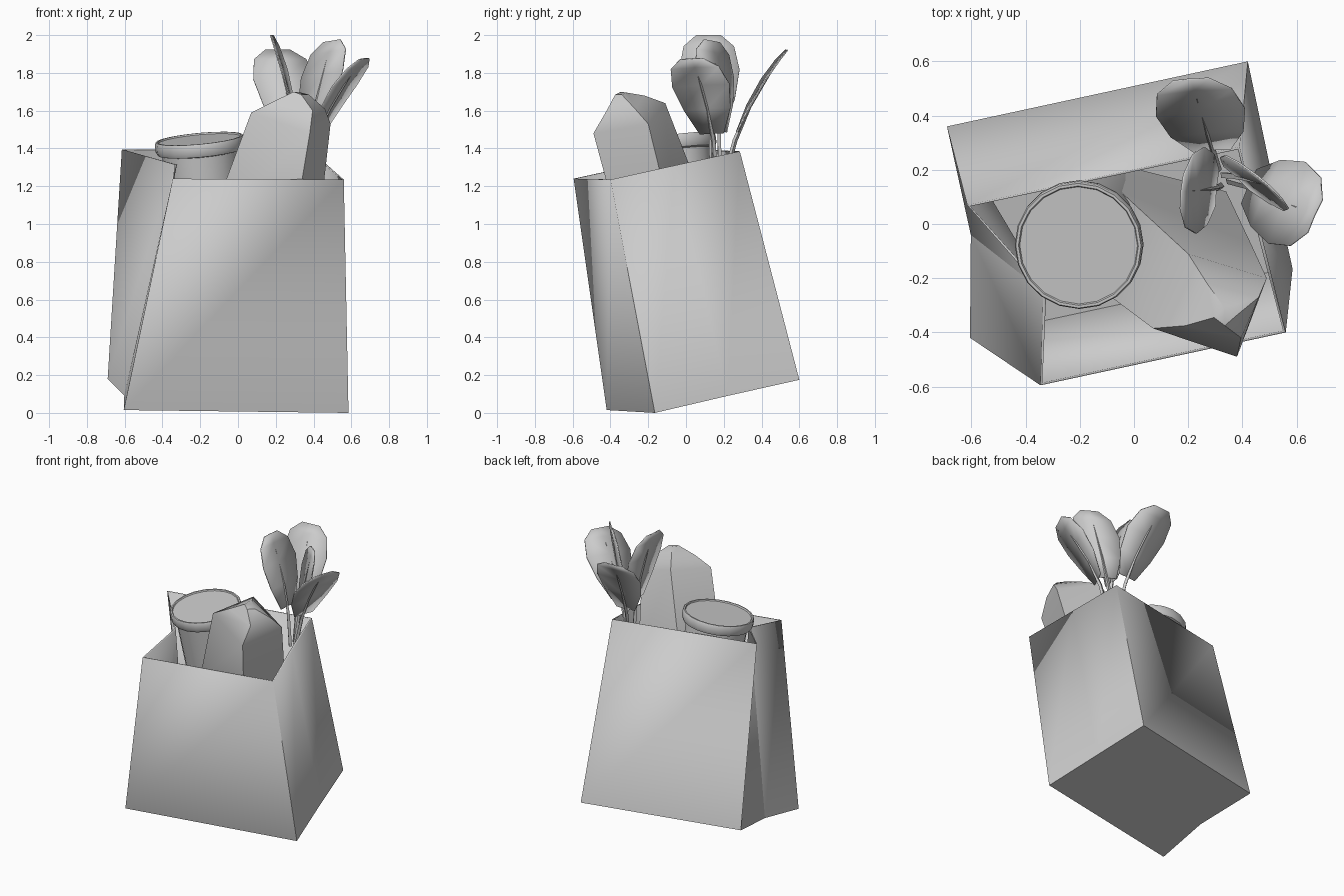
import bpy, bmesh, math
from mathutils import Vector

if "Cube" in bpy.data.objects:
    bpy.data.objects.remove(bpy.data.objects["Cube"])


def make_object(name, verts, faces, smooth=None, thickness=0, offset=-1):
    mesh = bpy.data.meshes.new(name)
    mesh.from_pydata([tuple(v) for v in verts], [], faces)
    bm = bmesh.new()
    bm.from_mesh(mesh)
    bmesh.ops.recalc_face_normals(bm, faces=bm.faces)
    bm.to_mesh(mesh)
    bm.free()
    obj = bpy.data.objects.new(name, mesh)
    bpy.context.collection.objects.link(obj)
    if thickness:
        mod = obj.modifiers.new("thickness", 'SOLIDIFY')
        mod.thickness = thickness
        mod.offset = offset
    if smooth:
        bpy.ops.object.select_all(action='DESELECT')
        obj.select_set(True)
        bpy.context.view_layer.objects.active = obj
        bpy.ops.object.shade_smooth_by_angle(angle=math.radians(smooth))
    return obj


def loft(rings, cap_start=True, cap_end=True):
    """Skin a stack of rings that have equal vertex counts."""
    n = len(rings[0])
    verts = [v for r in rings for v in r]
    faces = [(k * n + i, k * n + (i + 1) % n, (k + 1) * n + (i + 1) % n, (k + 1) * n + i)
             for k in range(len(rings) - 1) for i in range(n)]
    if cap_start:
        faces.append(tuple(reversed(range(n))))
    if cap_end:
        faces.append(tuple(range(len(verts) - n, len(verts))))
    return verts, faces


# Tilted open paper bag, left side folded inward as a gusset
bag_bottom = [(-.605, -.42, .015), (.585, -.165, 0), (.50, .22, .09),
              (.42, .60, .175), (-.69, .36, .18), (-.602, -.04, .092)]
bag_top = [(-.345, -.595, 1.24), (.56, -.40, 1.235), (.475, -.06, 1.31),
           (.39, .285, 1.385), (-.615, .07, 1.395), (-.335, -.25, 1.315)]
make_object("paper_bag", *loft([bag_bottom, bag_top], cap_end=False), smooth=20, thickness=.012)


# Round tub with a lipped lid: (radius, height along the axis from the lid top)
def lathe(name, profile, origin, axis, sides):
    rot = Vector((0, 0, 1)).rotation_difference(Vector(axis))
    rings = [[Vector(origin) + rot @ Vector((r * math.cos(a), r * math.sin(a), h))
              for a in (2 * math.pi * i / sides for i in range(sides))]
             for r, h in profile]
    return make_object(name, *loft(rings), smooth=35)


tub_origin, tub_axis = (-.205, -.08, 1.452), (-.09, -.13, .98)
lathe("tub_body", [(.17, -.95), (.205, -.05), (.205, -.02)], tub_origin, tub_axis, 20)
lathe("tub_lid", [(.205, -.075), (.228, -.07), (.237, -.05), (.237, -.012),
                  (.232, 0), (.222, 0), (.218, -.008)], tub_origin, tub_axis, 20)

# Four-cornered loaf with a blunt domed end
loaf_rings = [
    [(.20, -.15, .35), (.34, .12, .35), (-.06, .22, .35), (-.16, -.05, .35)],
    [(.30, -.36, 1.0), (.43, -.07, 1.0), (-.05, .12, 1.05), (-.15, -.22, 1.0)],
    [(.38, -.49, 1.48), (.49, -.20, 1.53), (.20, -.11, 1.64), (.07, -.385, 1.59)],
    [(.395, -.42, 1.60), (.46, -.27, 1.61), (.27, -.22, 1.68), (.19, -.375, 1.65)],
    [(.335, -.375, 1.685), (.375, -.34, 1.685), (.335, -.31, 1.695), (.295, -.345, 1.70)],
]
make_object("loaf", *loft(loaf_rings), smooth=40)


# Leafy greens: nearly flat blade plus tapered stem along a curved path
def leaf(index, base, mid, tip, across, half_width):
    base, mid, tip, across = (Vector(p) for p in (base, mid, tip, across))
    across.normalize()
    normal = across.cross(tip - base).normalized()

    def path(t):
        return base * (1 - t) ** 2 + mid * 2 * t * (1 - t) + tip * t ** 2

    rows = [(.36, .42), (.56, .82), (.76, 1), (.92, .84), (1, .40)]
    verts, faces = [], []
    for t, w in rows:
        for s in (-1, 0, 1):
            verts.append(path(t) + across * (s * w * half_width) + normal * (.008 * abs(s) * w))
    for k in range(len(rows) - 1):
        for i in range(2):
            a = k * 3 + i
            faces.append((a, a + 1, a + 4, a + 3))
    make_object(f"leaf_blade_{index}", verts, faces, smooth=35, thickness=.007, offset=0)

    rings = []
    for t, r in [(0, .014), (.3, .013), (.55, .010), (.86, .004)]:
        c = path(t)
        rings.append([c + across * r, c + normal * r, c - across * r, c - normal * r])
    make_object(f"leaf_stem_{index}", *loft(rings))


leaves = [
    ((.31, .20, 1.22), (.29, .27, 1.60), (.21, .535, 1.92), (1, .08, 0), .165),
    ((.35, .16, 1.22), (.42, .15, 1.60), (.665, .03, 1.875), (.4, .9, .05), .165),
    ((.32, .14, 1.22), (.32, .13, 1.62), (.175, .12, 2.0), (.1, 1, 0), .16),
    ((.33, .18, 1.22), (.39, .18, 1.60), (.50, .14, 1.97), (.7, -.65, .12), .15),
]
for i, spec in enumerate(leaves, 1):
    leaf(i, *spec)
